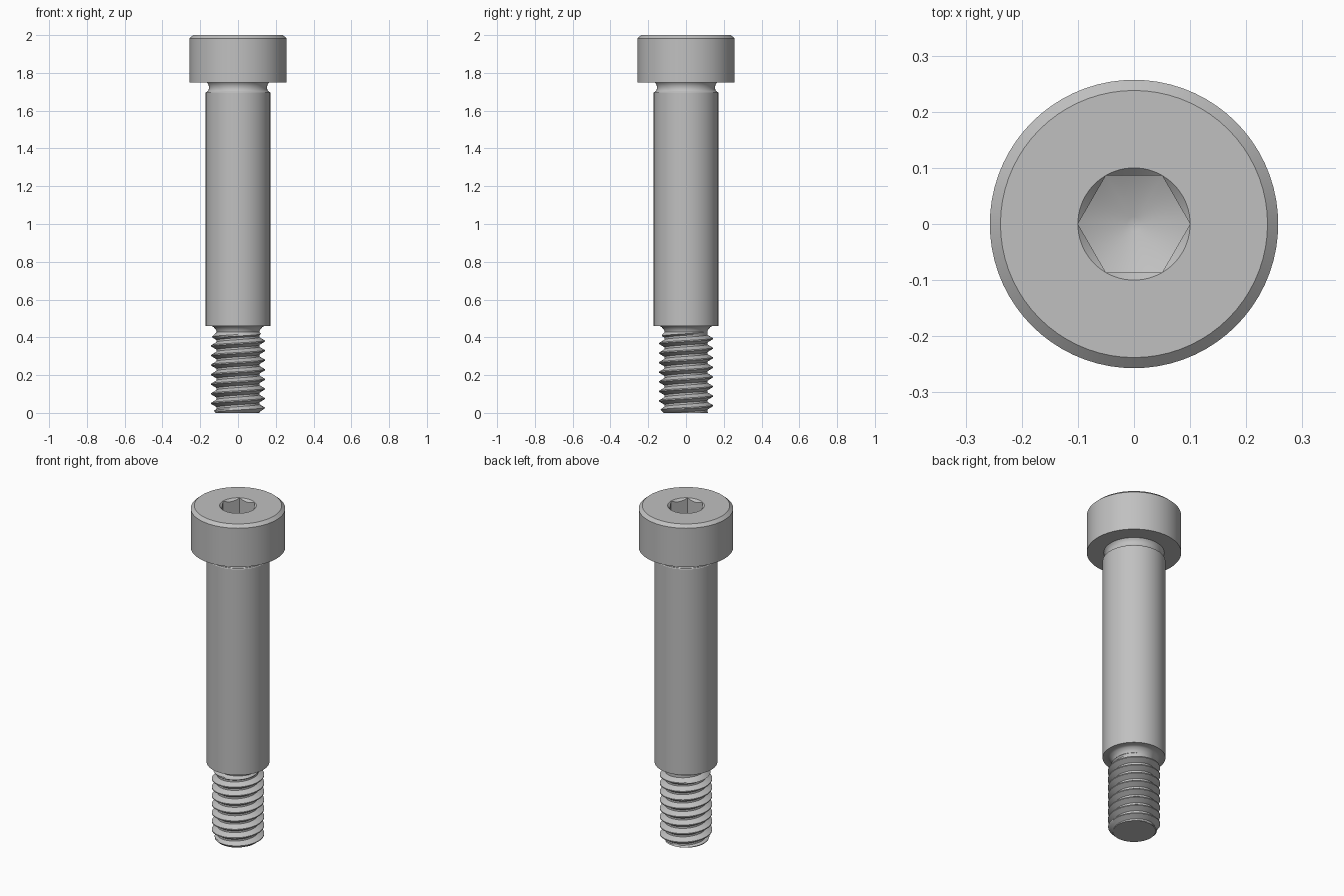
import bpy, bmesh
from math import pi, cos, sin, radians

if "Cube" in bpy.data.objects:
    bpy.data.objects.remove(bpy.data.objects["Cube"], do_unlink=True)

SEGMENTS = 72

steel = bpy.data.materials.new("grey_steel")
steel.use_nodes = True
steel.diffuse_color = (0.53, 0.53, 0.53, 1)
steel.node_tree.nodes["Principled BSDF"].inputs["Base Color"].default_value = steel.diffuse_color


def revolve(name, profile_at):
    """Skin a closed round surface; profile_at(turn) lists (radius, z), outer side running down."""
    bm = bmesh.new()
    columns = []
    for s in range(SEGMENTS + 1):
        turn = s / SEGMENTS
        a = 2 * pi * turn
        columns.append([bm.verts.new((r * cos(a), r * sin(a), z)) for r, z in profile_at(turn)])
    for left, right in zip(columns, columns[1:]):
        for i in range(len(left) - 1):
            bm.faces.new((left[i], left[i + 1], right[i + 1], right[i]))
    bmesh.ops.remove_doubles(bm, verts=bm.verts, dist=1e-5)
    mesh = bpy.data.meshes.new(name)
    bm.to_mesh(mesh)
    bm.free()
    mesh.materials.append(steel)
    obj = bpy.data.objects.new(name, mesh)
    bpy.context.collection.objects.link(obj)
    bpy.ops.object.select_all(action="DESELECT")
    obj.select_set(True)
    bpy.context.view_layer.objects.active = obj
    bpy.ops.object.shade_smooth_by_angle(angle=radians(30))
    return obj


# Head with a hexagonal socket, drilled floor and countersunk rim
RIM, TOP = 0.1, 2.0
FLOOR, SLOPE, TIP = 1.83, 0.5, 0.013


def head_profile(turn):
    hex_angle = (2 * pi * turn) % (pi / 3) - pi / 6
    hex_r = RIM * cos(pi / 6) / cos(hex_angle)
    return [(0, FLOOR + TIP * SLOPE), (TIP, FLOOR + TIP * SLOPE),
            (hex_r, FLOOR + hex_r * SLOPE), (hex_r, TOP - (RIM - hex_r)), (RIM, TOP),
            (0.238, TOP), (0.257, 1.983), (0.257, 1.75), (0.165, 1.75)]


revolve("socket_head", head_profile)

# Smooth shoulder with an undercut above and a filleted neck below
shoulder = [(0.165, 1.75), (0.159, 1.742), (0.155, 1.732), (0.154, 1.722), (0.155, 1.712),
            (0.159, 1.704), (0.164, 1.7), (0.168, 1.7), (0.171, 1.695), (0.171, 0.46),
            (0.139, 0.46), (0.13, 0.455), (0.122, 0.447), (0.116, 0.438), (0.113, 0.428)]
revolve("shoulder", lambda turn: shoulder)

# Right-hand helical thread, fading out at the neck and chamfered at the end
PITCH, CREST, ROOT, THREAD_TOP = 0.0507, 0.142, 0.113, 0.428
STEPS = (0.9, 0.73, 0.56, 0.44, 0.27, 0.1)


def thread_radius(z, turn):
    from_crest = abs((z / PITCH - turn) % 1 - 0.5) * PITCH
    ridge = max(ROOT, CREST - max(0, from_crest - 0.06 * PITCH) * 1.73)
    return min(ridge, ROOT + THREAD_TOP - z, 0.118 + z)


def thread_profile(turn):
    points = []
    for k in range(9, -3, -1):
        for step in STEPS:
            z = min(THREAD_TOP, max(0, PITCH * (k + step + turn)))
            points.append((thread_radius(z, turn), z))
    return points + [(0, 0)]


revolve("thread", thread_profile)
